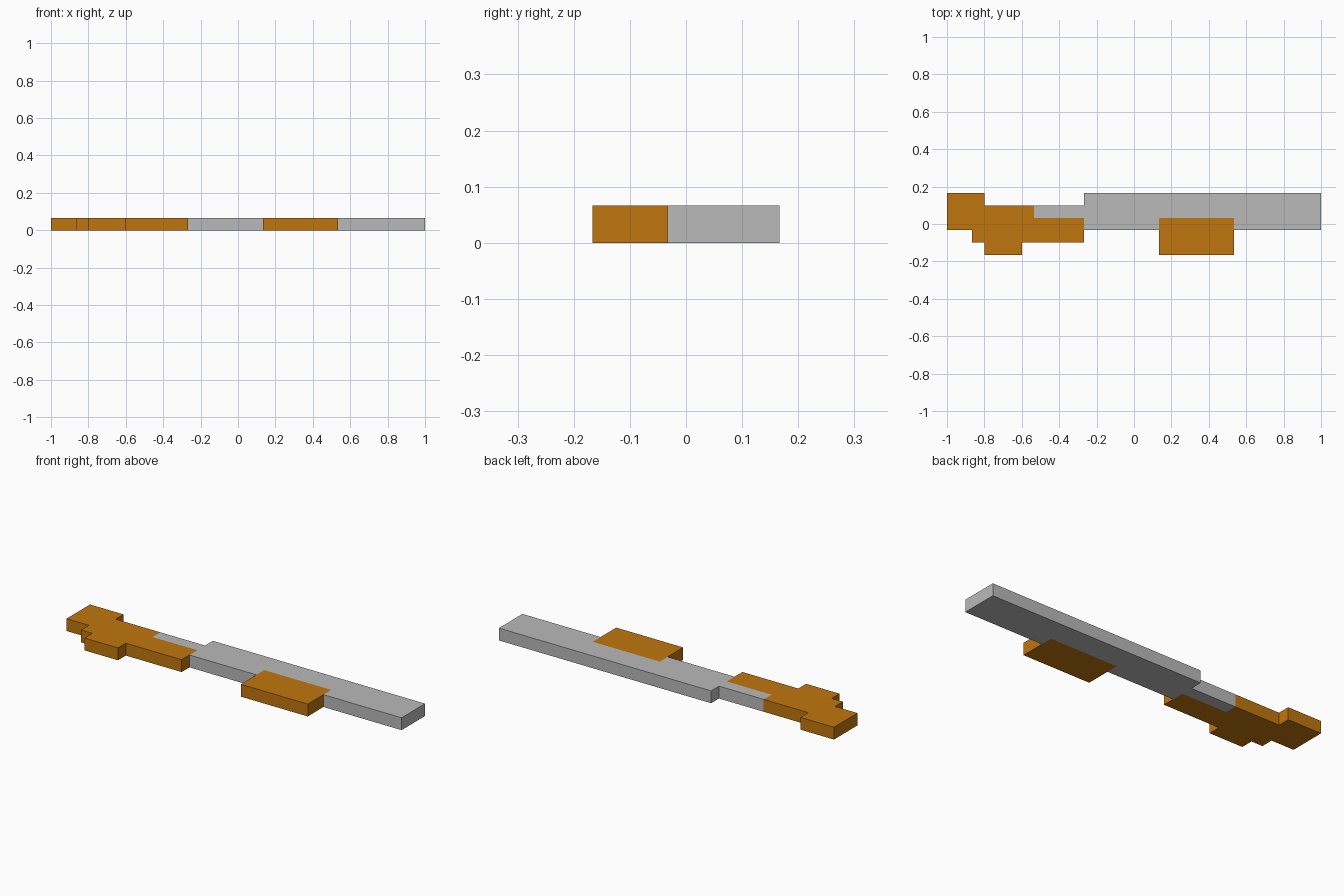
import bpy
import bmesh

cube = bpy.data.objects.get("Cube")
if cube:
    bpy.data.objects.remove(cube, do_unlink=True)

U = 2 / 30            # one grid cell: the model is 30 x 5 x 1 cells
ORIGIN = (-1.0, -2.5 * U)


def material(name, color):
    mat = bpy.data.materials.new(name)
    mat.use_nodes = True
    mat.diffuse_color = color
    mat.node_tree.nodes["Principled BSDF"].inputs["Base Color"].default_value = color
    return mat


def slab(name, outline, mat):
    """Extrude a counter-clockwise outline, given in cells, up by one cell."""
    bm = bmesh.new()
    verts = [bm.verts.new((ORIGIN[0] + x * U, ORIGIN[1] + y * U, 0)) for x, y in outline]
    base = bm.faces.new(verts)
    top = bmesh.ops.extrude_face_region(bm, geom=[base], use_keep_orig=True)
    moved = [v for v in top["geom"] if isinstance(v, bmesh.types.BMVert)]
    bmesh.ops.translate(bm, verts=moved, vec=(0, 0, U))
    bmesh.ops.recalc_face_normals(bm, faces=bm.faces)
    mesh = bpy.data.meshes.new(name)
    bm.to_mesh(mesh)
    bm.free()
    mesh.materials.append(mat)
    obj = bpy.data.objects.new(name, mesh)
    bpy.context.collection.objects.link(obj)
    return obj


wood = material("orange wood", (0.53, 0.181, 0.0045, 1))
metal = material("grey metal", (0.49, 0.49, 0.49, 1))

# Stepped wooden stock with the butt at -x and the grip below
slab("stock", [(0, 2), (2, 2), (2, 1), (3, 1), (3, 0), (6, 0), (6, 1), (11, 1),
               (11, 3), (7, 3), (7, 4), (3, 4), (3, 5), (0, 5)], wood)

# Metal receiver and long barrel, notched around the fore grip
slab("barrel", [(7, 3), (11, 3), (11, 2), (17, 2), (17, 3), (23, 3), (23, 2),
                (30, 2), (30, 5), (11, 5), (11, 4), (7, 4)], metal)

# Wooden fore grip set into the barrel
slab("fore_grip", [(17, 0), (23, 0), (23, 3), (17, 3)], wood)
